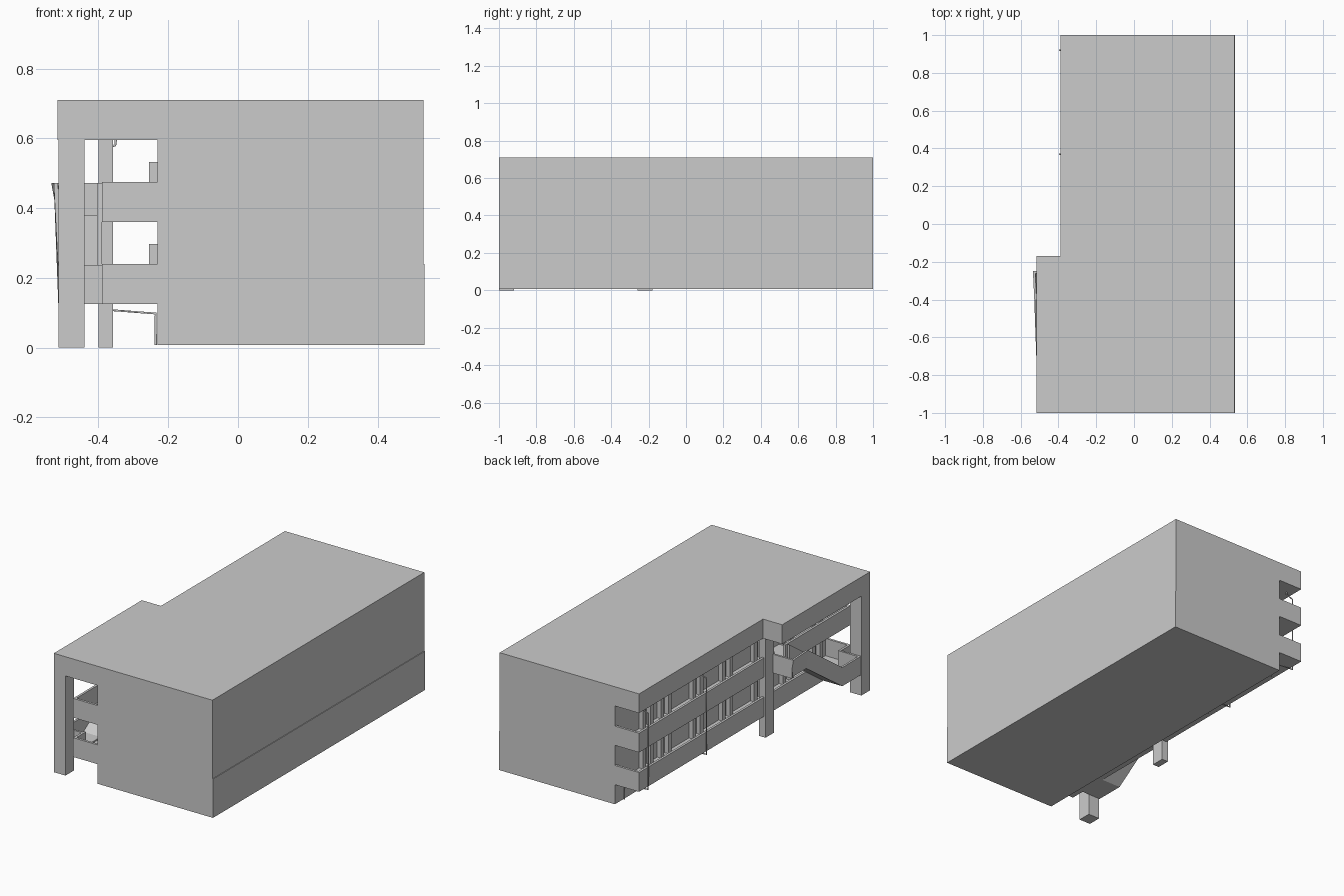
import bpy, bmesh
from mathutils import Vector

if "Cube" in bpy.data.objects:
    bpy.data.objects.remove(bpy.data.objects["Cube"])


def mesh_object(name, bm):
    bmesh.ops.recalc_face_normals(bm, faces=bm.faces)
    me = bpy.data.meshes.new(name)
    bm.to_mesh(me)
    bm.free()
    ob = bpy.data.objects.new(name, me)
    bpy.context.collection.objects.link(ob)
    return ob


def box(name, x, y, z):
    bm = bmesh.new()
    bmesh.ops.create_cube(bm, size=1)
    for v in bm.verts:
        v.co = Vector([a + (b - a) * (c + 0.5) for (a, b), c in zip((x, y, z), v.co)])
    return mesh_object(name, bm)


def sweep(name, sections):
    """Join matching quad sections into a closed strip."""
    bm = bmesh.new()
    rings = [[bm.verts.new(p) for p in s] for s in sections]
    for a, b in zip(rings, rings[1:]):
        for i in range(4):
            j = (i + 1) % 4
            bm.faces.new((a[i], a[j], b[j], b[i]))
    bm.faces.new(rings[0])
    bm.faces.new(rings[-1])
    return mesh_object(name, bm)


def prism(name, outline, z0, z1):
    bm = bmesh.new()
    f = bm.faces.new([bm.verts.new((x, y, z0)) for x, y in outline])
    new = bmesh.ops.extrude_face_region(bm, geom=[f])["geom"]
    bmesh.ops.translate(bm, vec=(0, 0, z1 - z0),
                        verts=[g for g in new if isinstance(g, bmesh.types.BMVert)])
    return mesh_object(name, bm)


IN, OUT, T = -0.23, -0.39, 0.014

# main block, with a slightly proud plinth course on the right
box("upper_block", (IN, 0.531), (-1, 1), (0.24, 0.6))
box("ground_block", (IN, 0.535), (-1, 1), (0.008, 0.24))

# roof with the stepped overhang
prism("roof", [(0.531, -1), (0.531, 1), (OUT, 1), (OUT, -0.17), (-0.517, -0.17), (-0.517, -1)],
      0.595, 0.71)

# walkways: floor, end walls and long parapet broken where the stair arrives
for n, z, gap in (("lower", 0.125, (-0.9, -0.76)), ("upper", 0.36, (-0.38, -0.28))):
    top = z + 0.115
    box(n + "_walkway_floor", (OUT, IN), (-1, 1), (z, z + 0.012))
    box(n + "_walkway_front_wall", (OUT, IN), (-1, -1 + T), (z, top))
    box(n + "_walkway_back_wall", (OUT, IN), (1 - T, 1), (z, top))
    box(n + "_parapet_front", (OUT, OUT + T), (-1, gap[0]), (z, top))
    box(n + "_parapet_rear", (OUT, OUT + T), (gap[1], 1), (z, top))
    # door jambs along the inner wall
    for i, y in enumerate((0.72, 0.55, 0.25, -0.03, -0.33, -0.6, -0.88)):
        for s in (-0.035, 0.035):
            box(f"{n}_door_jamb_{i}", (IN - 0.025, IN), (y + s - 0.015, y + s + 0.015),
                (z + 0.01, z + 0.172))

# pillars
box("corner_pillar", (-0.515, -0.44), (-1, -0.92), (0, 0.6))
box("middle_pillar", (-0.4, -0.358), (-0.26, -0.18), (0, 0.6))

# outside stair: (y, underside z, outer x at the wall top)
path = [(-0.25, 0.36, -0.535), (-0.4, 0.36, -0.528), (-0.74, 0.125, -0.516), (-0.915, 0.125, -0.515)]
sweep("stair_flight", [[(OUT, y, z), (-0.515, y, z), (-0.515, y, z + 0.02), (OUT, y, z + 0.02)]
                       for y, z, x in path])
sweep("stair_outer_wall", [[(-0.515, y, z), (-0.503, y, z), (x + 0.012, y, z + 0.112), (x, y, z + 0.112)]
                           for y, z, x in path])
box("stair_upper_end_wall", (-0.525, OUT), (-0.262, -0.25), (0.36, 0.472))
box("stair_lower_end_wall", (-0.515, OUT), (-0.915, -0.903), (0.125, 0.237))
# inner stringer closing the flight against the walkway
sweep("stair_inner_wall", [[(OUT, y, z), (OUT - T, y, z), (OUT - T, y, z + 0.112), (OUT, y, z + 0.112)]
                           for y, z, x in path[1:3]])

# rain pipes, turning in to the wall under the lower walkway
for i, y in enumerate((0.92, 0.37)):
    cu = bpy.data.curves.new(f"rain_pipe_{i}", 'CURVE')
    cu.dimensions = '3D'
    cu.bevel_depth = 0.004
    cu.bevel_resolution = 1
    sp = cu.splines.new('POLY')
    pts = [(-0.35, 0.597), (-0.352, 0.58), (-0.394, 0.565), (-0.394, 0.11), (-0.236, 0.098), (-0.236, 0.008)]
    sp.points.add(len(pts) - 1)
    for p, (x, z) in zip(sp.points, pts):
        p.co = (x, y, z, 1)
    cu.use_fill_caps = True
    bpy.context.collection.objects.link(bpy.data.objects.new(f"rain_pipe_{i}", cu))
